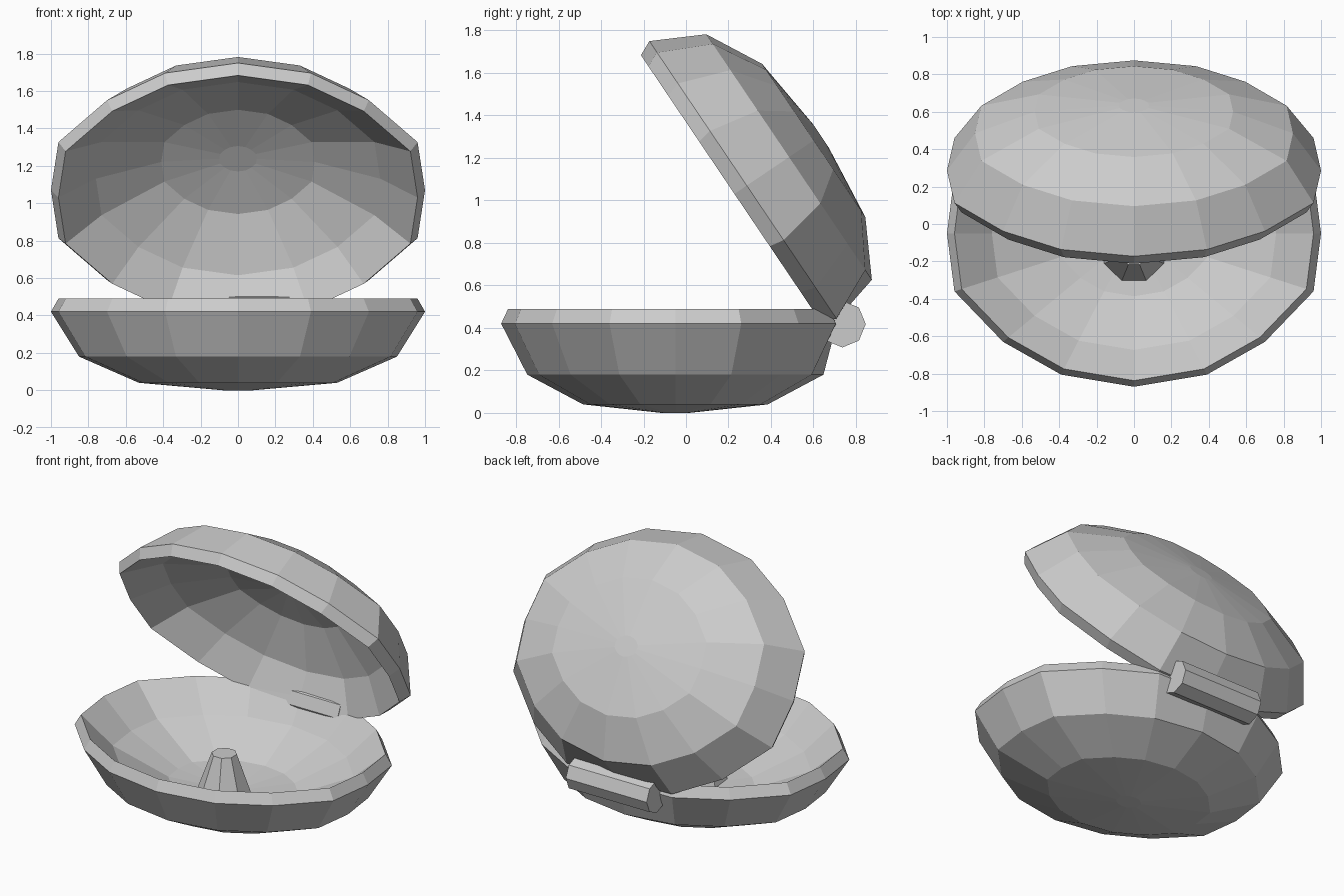
import bpy, bmesh, math
from mathutils import Matrix, Vector

cube = bpy.data.objects.get("Cube")
if cube:
    bpy.data.objects.remove(cube, do_unlink=True)

grey = bpy.data.materials.new("light_grey")
grey.use_nodes = True
colour = (0.6, 0.6, 0.6, 1)
grey.diffuse_color = colour
grey.node_tree.nodes["Principled BSDF"].inputs["Base Color"].default_value = colour


def finish(name, bm, matrix):
    """Place the mesh, fix its normals and link it as a flat-shaded object."""
    bm.transform(matrix)
    bmesh.ops.recalc_face_normals(bm, faces=bm.faces)
    mesh = bpy.data.meshes.new(name)
    bm.to_mesh(mesh)
    bm.free()
    mesh.materials.append(grey)
    obj = bpy.data.objects.new(name, mesh)
    bpy.context.collection.objects.link(obj)
    return obj


# Quarter outline of the shell, from front centre to the side
QUARTER = [(0, -0.82), (0.39, -0.755), (0.70, -0.58), (0.96, -0.31), (1, 0)]
RIGHT = QUARTER + [(x, -y) for x, y in QUARTER[-2::-1]]
OUTLINE = RIGHT + [(-x, y) for x, y in RIGHT[-2:0:-1]]

# Shell section as (scale, height): outside up to the lip, then inside down
SECTION = [(0.08, 0), (0.53, 0.04), (0.85, 0.18), (1, 0.42), (0.96, 0.49),
           (0.76, 0.31), (0.41, 0.15), (0.1, 0.12)]
RIM = 0.42
BACK_LIMIT = 0.76


def shell(name, matrix):
    bm = bmesh.new()
    rings = []
    for scale, height in SECTION:
        # The rim is flattened at the back to meet the hinge
        limit = BACK_LIMIT * scale if height >= RIM else 1
        rings.append([bm.verts.new((x * scale, min(y * scale, limit), height))
                      for x, y in OUTLINE])
    count = len(OUTLINE)
    for a, b in zip(rings, rings[1:]):
        for i in range(count):
            j = (i + 1) % count
            bm.faces.new((a[i], a[j], b[j], b[i]))
    bm.faces.new(rings[0])
    bm.faces.new(rings[-1])
    return finish(name, bm, matrix)


def prism(name, sides, r1, r2, length, matrix):
    bm = bmesh.new()
    bmesh.ops.create_cone(bm, cap_ends=True, segments=sides, radius1=r1,
                          radius2=r2, depth=length)
    return finish(name, bm, matrix)


# Lower shell
shell("lower_shell", Matrix.Translation((0, -0.05, 0)))

# Upper shell: the same form turned over and swung open
angle = math.radians(56)
s, c = math.sin(angle), math.cos(angle)
centre = Vector((0, 0.286, 1.07)) + RIM * Vector((0, s, c))
lid = Matrix(((1, 0, 0, 0),
              (0, c, -s, centre.y),
              (0, -s, -c, centre.z),
              (0, 0, 0, 1)))
shell("upper_shell", lid)

# Hinge barrel along the back
prism("hinge", 8, 0.11, 0.11, 0.6,
      Matrix.Translation((0, 0.736, 0.418)) @ Matrix.Rotation(math.pi / 2, 4, 'Y'))

# Tapered pedestal on the floor of the lower shell
prism("pedestal", 8, 0.178, 0.078, 0.28,
      Matrix.Translation((0, -0.145, 0.26)) @ Matrix.Rotation(math.pi / 8, 4, 'Z'))
